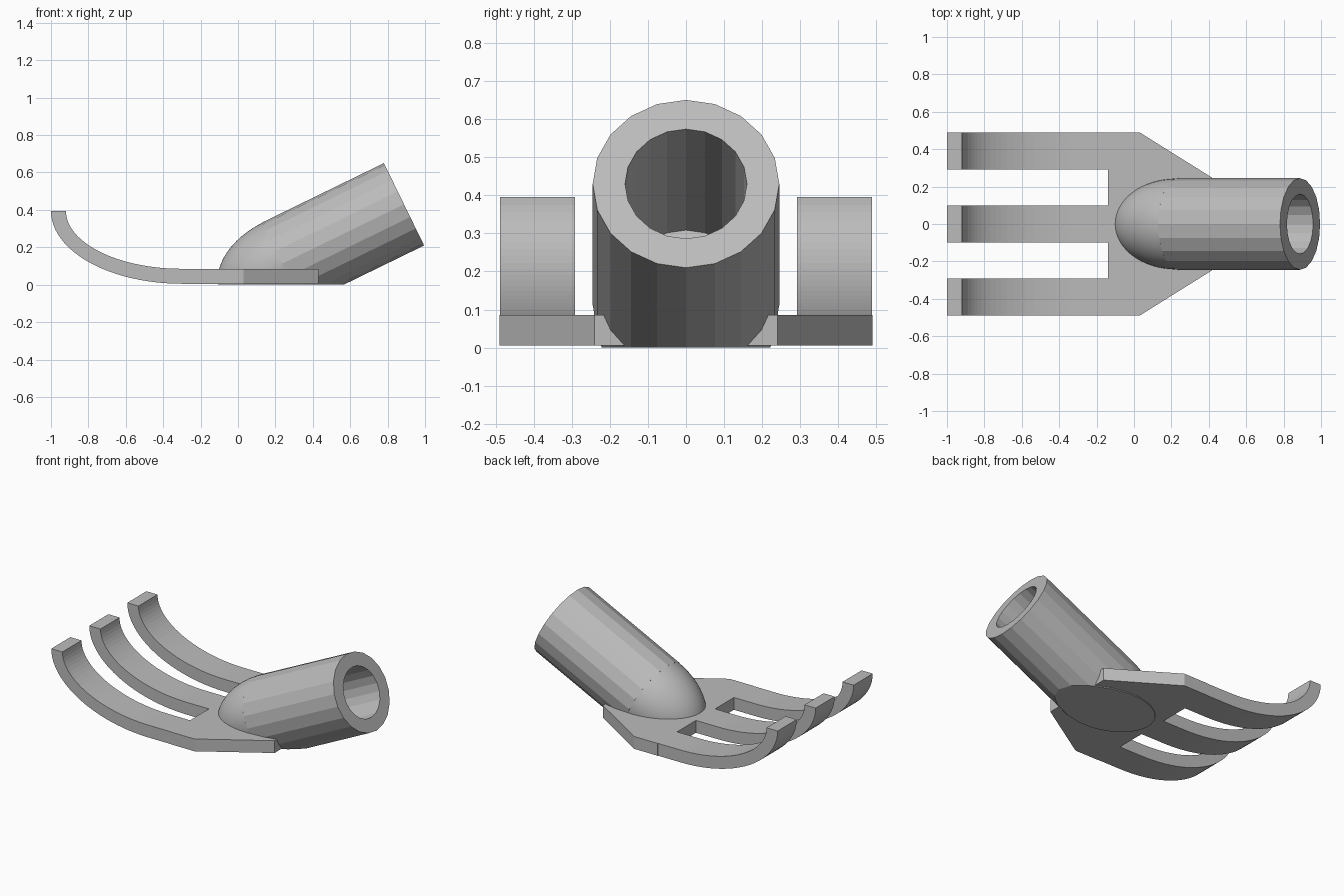
import bpy, bmesh, math
from mathutils import Matrix, Vector

cube = bpy.data.objects.get("Cube")
if cube:
    bpy.data.objects.remove(cube, do_unlink=True)

grey = bpy.data.materials.new("plain grey")
grey.use_nodes = True
colour = (0.5, 0.5, 0.5, 1)
grey.diffuse_color = colour
grey.node_tree.nodes["Principled BSDF"].inputs["Base Color"].default_value = colour

BOTTOM, TOP = 0.005, 0.085      # plate heights
TILT = math.radians(26)
RADIUS, BORE = 0.245, 0.16
LENGTH, FLOOR = 0.725, 0.12     # socket length, solid part below the bore
# Socket frame: local z runs up along the tilted axis
SOCKET = Matrix.Translation((0.236, 0, 0.112)) @ Matrix.Rotation(math.pi / 2 - TILT, 4, "Y")


def finish(name, bm, smooth=False):
    bmesh.ops.recalc_face_normals(bm, faces=bm.faces)
    mesh = bpy.data.meshes.new(name)
    bm.to_mesh(mesh)
    bm.free()
    mesh.materials.append(grey)
    obj = bpy.data.objects.new(name, mesh)
    bpy.context.collection.objects.link(obj)
    if smooth:
        bpy.ops.object.select_all(action="DESELECT")
        obj.select_set(True)
        bpy.context.view_layer.objects.active = obj
        bpy.ops.object.shade_smooth_by_angle(angle=math.radians(30))
    return obj


def prism(name, points, direction):
    bm = bmesh.new()
    face = bm.faces.new([bm.verts.new(p) for p in points])
    new = bmesh.ops.extrude_face_region(bm, geom=[face])["geom"]
    verts = [g for g in new if isinstance(g, bmesh.types.BMVert)]
    bmesh.ops.translate(bm, verts=verts, vec=direction)
    return finish(name, bm)


def lathe(name, profile, sides, smooth):
    """Spin (radius, height) points about the socket axis and trim at the ground."""
    bm = bmesh.new()
    verts = [bm.verts.new((r, 0, h)) for r, h in profile]
    edges = [bm.edges.new(pair) for pair in zip(verts, verts[1:])]
    bmesh.ops.spin(bm, geom=verts + edges, cent=(0, 0, 0), axis=(0, 0, 1),
                   angle=math.tau, steps=sides, use_merge=False, use_duplicate=False)
    bmesh.ops.remove_doubles(bm, verts=bm.verts, dist=1e-5)
    bm.transform(SOCKET)
    bmesh.ops.bisect_plane(bm, geom=bm.verts[:] + bm.edges[:] + bm.faces[:],
                           plane_co=(0, 0, 0), plane_no=(0, 0, 1), clear_inner=True)
    rim = [e for e in bm.edges if e.is_boundary]
    bmesh.ops.holes_fill(bm, edges=rim, sides=0)
    return finish(name, bm, smooth)


# Palm plate, tapered to the socket and notched clear of the bore
half = [(-0.14, 0.49), (0.03, 0.49), (0.43, 0.24), (0.43, 0.14), (0.36, 0.14)]
outline = half + [(x, -y) for x, y in reversed(half)]
prism("palm_plate", [(x, y, BOTTOM) for x, y in outline], (0, 0, TOP - BOTTOM))

# Three curved prongs with a quarter-ellipse sweep
CENTRE, TIP = -0.3, 0.395
STEPS = 24


def arc(reach, drop):
    angles = [math.pi / 2 * i / STEPS for i in range(STEPS + 1)]
    return [(CENTRE - reach * math.sin(a), TIP - drop * math.cos(a)) for a in angles]


side = [(-0.14, BOTTOM)] + arc(0.7, TIP - BOTTOM)
side += arc(0.62, TIP - TOP)[::-1] + [(-0.14, TOP)]
for name, y in (("right_prong", -0.39), ("middle_prong", 0), ("left_prong", 0.39)):
    prism(name, [(x, y - 0.098, z) for x, z in side], Vector((0, 0.196, 0)))

# Faceted handle socket with a blind bore
lathe("handle_socket", [(0, 0), (RADIUS, 0), (RADIUS, LENGTH), (BORE, LENGTH),
                        (BORE, FLOOR), (0, FLOOR)], 20, False)

# Smooth half-ellipsoid nose blending the socket into the plate
quarter = [math.pi / 2 * i / 20 for i in range(21)]
nose = [(0.243 * math.cos(a), -0.365 * math.sin(a)) for a in quarter]
lathe("socket_nose", [(0, 0)] + nose, 64, True)
